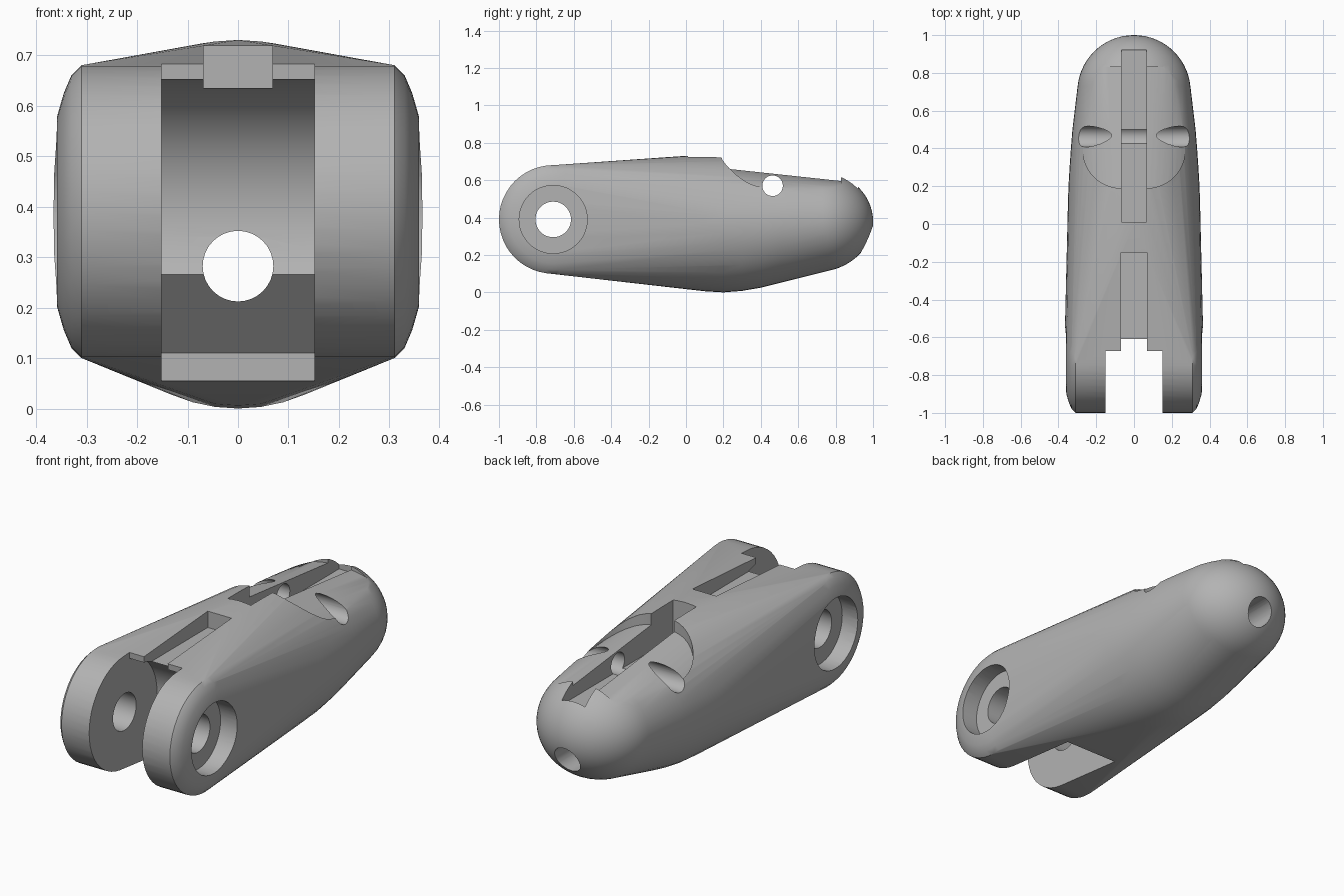
import bpy, bmesh
from math import sin, cos, pi, sqrt
from mathutils import Vector

cube = bpy.data.objects.get("Cube")
if cube:
    bpy.data.objects.remove(cube, do_unlink=True)

grey = bpy.data.materials.new("plain grey")
grey.use_nodes = True
grey.diffuse_color = (0.45, 0.45, 0.45, 1)
grey.node_tree.nodes["Principled BSDF"].inputs["Base Color"].default_value = grey.diffuse_color


def finish(name, bm):
    bmesh.ops.recalc_face_normals(bm, faces=bm.faces)
    mesh = bpy.data.meshes.new(name)
    bm.to_mesh(mesh)
    bm.free()
    mesh.materials.append(grey)
    obj = bpy.data.objects.new(name, mesh)
    bpy.context.collection.objects.link(obj)
    return obj


def hull(name, points):
    bm = bmesh.new()
    for p in points:
        bm.verts.new(p)
    result = bmesh.ops.convex_hull(bm, input=bm.verts)
    spare = {v for v in result["geom_interior"] + result["geom_unused"]
             if isinstance(v, bmesh.types.BMVert) and v.is_valid}
    bmesh.ops.delete(bm, geom=list(spare), context="VERTS")
    return finish(name, bm)


def prism(name, outline, axis, lo, hi):
    """Extrude a 2D outline along the x, y or z axis."""
    place = {"x": lambda a, b: (lo, a, b),
             "y": lambda a, b: (a, lo, b),
             "z": lambda a, b: (a, b, lo)}[axis]
    bm = bmesh.new()
    face = bm.faces.new([bm.verts.new(place(a, b)) for a, b in outline])
    ext = bmesh.ops.extrude_face_region(bm, geom=[face])
    step = Vector([(hi - lo) * (axis == k) for k in "xyz"])
    bmesh.ops.translate(bm, vec=step,
                        verts=[g for g in ext["geom"] if isinstance(g, bmesh.types.BMVert)])
    return finish(name, bm)


def circle(a, b, ra, rb=None, n=48):
    rb = rb or ra
    return [(a + ra * cos(2 * pi * i / n), b + rb * sin(2 * pi * i / n)) for i in range(n)]


def cut(target, cutter):
    mod = target.modifiers.new("cut", "BOOLEAN")
    mod.operation = "DIFFERENCE"
    mod.solver = "EXACT"
    mod.object = cutter
    bpy.context.view_layer.objects.active = target
    bpy.ops.object.modifier_apply(modifier=mod.name)
    bpy.data.objects.remove(cutter, do_unlink=True)


def box(name, x, y0, y1, z0, z1):
    return prism(name, [(y0, z0), (y1, z0), (y1, z1), (y0, z1)], "x", -x, x)


HY, HZ = -0.71, 0.39   # hinge axis

# Hinge end: bulged disc lying across x
points = []
for x, r in [(0.31, 0.29), (0.33, 0.27), (0.345, 0.235), (0.358, 0.19), (0.367, 0.1)]:
    for s in (-1, 1):
        points += [(s * x, y, z) for y, z in circle(HY, HZ, r)]
# Middle: oval sections as (y, half width, bottom, top)
for y, w, low, top in [(0, 0.352, 0.018, 0.73), (0.1, 0.35, 0.006, 0.731),
                       (0.2, 0.347, 0, 0.729), (0.3, 0.341, 0.008, 0.717),
                       (0.4, 0.334, 0.025, 0.703), (0.5, 0.326, 0.05, 0.688)]:
    points += [(x, y, z) for x, z in circle(0, (low + top) / 2, w, (top - low) / 2)]
# Tip: flattened dome
for i in range(16):
    a = pi / 2 * i / 16
    points += [(x, 0.7 + 0.3 * sin(a), z)
               for x, z in circle(0, 0.38, 0.3 * cos(a), 0.27 * cos(a))]
points.append((0, 1, 0.38))
body = hull("finger_segment", points)

# Shallow pad recess on top, with a crowned floor
plan = [(0.27, 0.83), (-0.27, 0.83)]
for s, steps in ((-1, range(13)), (1, range(12, -1, -1))):
    plan += [(s * (0.07 + 0.2 * cos(pi / 2 * i / 12)), 0.39 - 0.2 * sin(pi / 2 * i / 12))
             for i in steps]
recess = prism("pad_recess", plan, "z", 0.42, 0.95)
floor = hull("recess_floor",
             [(x, 0, z) for x, z in circle(0, 0.38, 0.36, 0.31, 64)] +
             [(x, 1, z) for x, z in circle(0, 0.38, 0.36, 0.2, 64)])
cut(recess, floor)
cut(body, recess)

# Fork gap: open front, concave back wall, sloped relief underneath
R = 0.265
gap = [(-1.2, -0.2), (-1.2, 0.9), (-0.68, 0.9)]
for i in range(25):
    z = 0.652 + (0.265 - 0.652) * (1 - cos(pi / 2 * i / 24))
    gap.append((HY + sqrt(R * R - (z - HZ) ** 2), z))
gap += [(-0.33, 0.11), (-0.33, -0.2)]
cut(body, prism("fork_gap", gap, "x", -0.152, 0.152))

# Hinge bore with a counterbore on each side
cut(body, prism("hinge_bore", circle(HY, HZ, 0.095), "x", -0.6, 0.6))
for s in (-1, 1):
    cut(body, prism("counterbore", circle(HY, HZ, 0.182), "x", s * 0.27, s * 0.6))

# Top slots, front and rear
cut(body, box("front_slot", 0.068, -0.75, -0.15, 0.635, 0.95))
cut(body, box("rear_slot", 0.066, 0.01, 0.92, 0.53, 0.95))

# Cross pin hole and lengthwise cable hole
cut(body, prism("pin_hole", circle(0.463, 0.57, 0.055, n=32), "x", -0.6, 0.6))
cut(body, prism("cable_hole", circle(0, 0.282, 0.07, n=32), "y", -1.3, 1.3))

bpy.ops.object.select_all(action="DESELECT")
body.select_set(True)
bpy.context.view_layer.objects.active = body
bpy.ops.object.shade_smooth_by_angle(angle=pi / 6)
